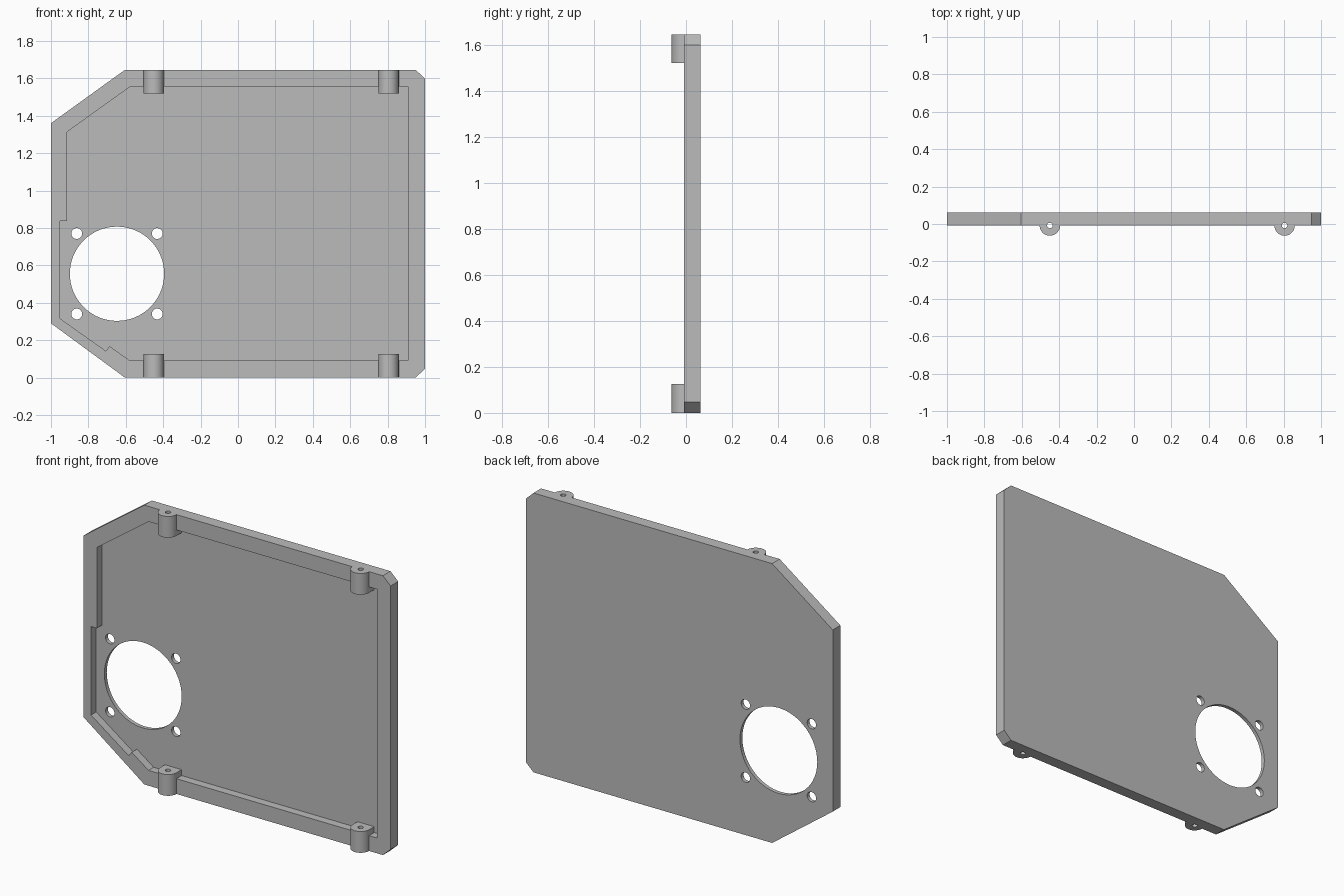
import bpy, bmesh, math
from mathutils import Vector

cube = bpy.data.objects.get("Cube")
if cube:
    bpy.data.objects.remove(cube, do_unlink=True)

FRONT, FLOOR, BACK = -0.008, 0.04, 0.0625
TOP = 1.645

grey = bpy.data.materials.new("plain grey")
grey.use_nodes = True
grey.diffuse_color = (0.5, 0.5, 0.5, 1)
grey.node_tree.nodes["Principled BSDF"].inputs["Base Color"].default_value = (0.5, 0.5, 0.5, 1)


def prism(name, base, offset):
    """Extrude a closed loop of 3D points along an offset."""
    bm = bmesh.new()
    face = bm.faces.new([bm.verts.new(p) for p in base])
    out = bmesh.ops.extrude_face_region(bm, geom=[face])["geom"]
    bmesh.ops.translate(bm, vec=Vector(offset),
                        verts=[g for g in out if isinstance(g, bmesh.types.BMVert)])
    bmesh.ops.recalc_face_normals(bm, faces=bm.faces)
    mesh = bpy.data.meshes.new(name)
    bm.to_mesh(mesh)
    bm.free()
    mesh.materials.append(grey)
    obj = bpy.data.objects.new(name, mesh)
    bpy.context.collection.objects.link(obj)
    return obj


def slab(name, outline, y0, y1):
    return prism(name, [(x, y0, z) for x, z in outline], (0, y1 - y0, 0))


def arc(cx, cy, r, start, end, n):
    return [(cx + r * math.cos(start + (end - start) * i / n),
             cy + r * math.sin(start + (end - start) * i / n)) for i in range(n + 1)]


def circle(cx, cy, r, n):
    return arc(cx, cy, r, 0, math.tau, n)[:-1]


def combine(target, tool, operation):
    """Apply a boolean and discard its tool."""
    tool.hide_render = True
    mod = target.modifiers.new(operation, "BOOLEAN")
    mod.operation, mod.solver, mod.object = operation, "EXACT", tool
    bpy.context.view_layer.objects.active = target
    bpy.ops.object.modifier_apply(modifier=mod.name)
    bpy.data.objects.remove(tool, do_unlink=True)


# Outer panel with chamfered corners
panel = slab("cover_panel", [(-1, 0.29), (-0.605, 0), (0.95, 0), (1, 0.047), (1, 1.598),
                             (0.95, TOP), (-0.605, TOP), (-1, 1.36)], FRONT, BACK)

# Shallow recess leaving a stepped rim
recess = slab("recess_cutter", [(-0.577, 0.09), (0.91, 0.09), (0.91, 1.555), (-0.577, 1.555),
                                (-0.914, 1.313), (-0.914, 0.837), (-0.952, 0.837),
                                (-0.952, 0.316), (-0.706, 0.142), (-0.687, 0.168)],
              FRONT - 0.1, FLOOR)
combine(panel, recess, "DIFFERENCE")

# Round-fronted screw bosses at the top and bottom edges
BOSS_X, BOSS_R, BOSS_H = (-0.45, 0.805), 0.0545, 0.125
for x in BOSS_X:
    for z in (0, TOP - BOSS_H):
        profile = arc(x, FRONT, BOSS_R, math.pi, math.tau, 24)
        profile += [(x + BOSS_R, FLOOR + 0.01), (x - BOSS_R, FLOOR + 0.01)]
        boss = prism("screw_boss", [(px, py, z) for px, py in profile], (0, 0, BOSS_H))
        combine(panel, boss, "UNION")

# Screw bores through the bosses
for x in BOSS_X:
    for z in (0, TOP - BOSS_H):
        ring = [(px, py, z - 0.05) for px, py in circle(x, FRONT, 0.015, 16)]
        combine(panel, prism("bore_cutter", ring, (0, 0, BOSS_H + 0.1)), "DIFFERENCE")

# Fan opening and its four mounting holes
FAN_X, FAN_Z, PITCH = -0.647, 0.555, 0.215
holes = [(FAN_X, FAN_Z, 0.252, 64)]
holes += [(FAN_X + sx * PITCH, FAN_Z + sz * PITCH, 0.029, 24) for sx in (-1, 1) for sz in (-1, 1)]
for hole in holes:
    combine(panel, slab("hole_cutter", circle(*hole), FRONT - 0.1, BACK + 0.1), "DIFFERENCE")

# Smooth the curved walls, keep the corners crisp
bpy.ops.object.select_all(action="DESELECT")
panel.select_set(True)
bpy.context.view_layer.objects.active = panel
bpy.ops.object.shade_smooth_by_angle(angle=math.radians(30))
